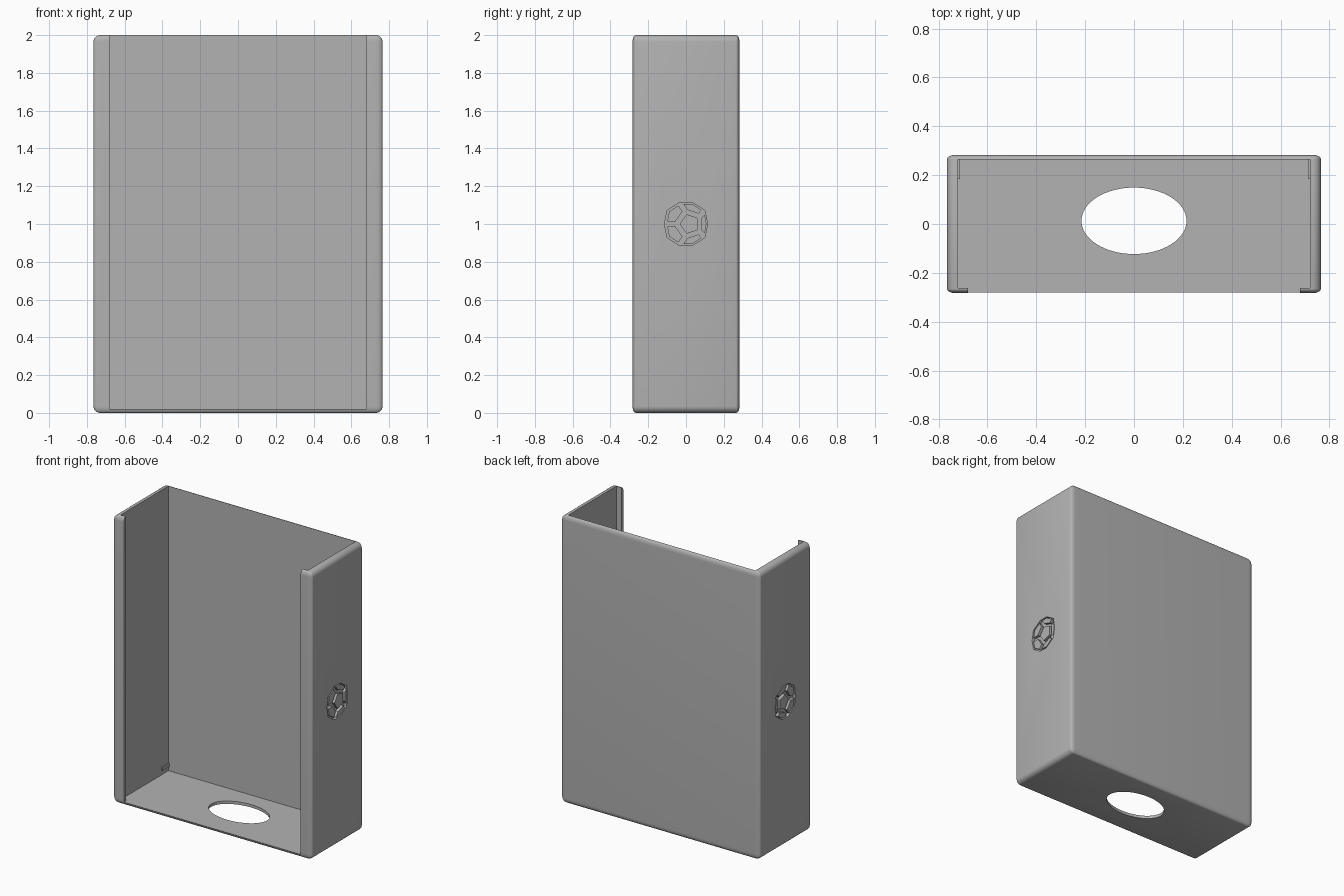
import bpy, bmesh, math
from mathutils import Matrix, Vector
from mathutils.geometry import convex_hull_2d

cube = bpy.data.objects.get("Cube")
if cube:
    bpy.data.objects.remove(cube, do_unlink=True)

grey = bpy.data.materials.new("plain grey")
grey.use_nodes = True
COLOUR = (0.45, 0.45, 0.45, 1)
grey.diffuse_color = COLOUR
grey.node_tree.nodes["Principled BSDF"].inputs["Base Color"].default_value = COLOUR


def make(name, bm):
    bmesh.ops.recalc_face_normals(bm, faces=bm.faces)
    mesh = bpy.data.meshes.new(name)
    bm.to_mesh(mesh)
    bm.free()
    mesh.materials.append(grey)
    obj = bpy.data.objects.new(name, mesh)
    bpy.context.collection.objects.link(obj)
    return obj


def box(name, low, high, bevel=0, squash=1):
    """Box between two corners; squash flattens the rounding along y."""
    low, high = Vector(low), Vector(high)
    size = high - low
    size.y /= squash
    bm = bmesh.new()
    bmesh.ops.create_cube(bm, size=1)
    bmesh.ops.scale(bm, vec=size, verts=bm.verts)
    if bevel:
        bmesh.ops.bevel(bm, geom=bm.edges[:], offset=bevel, segments=6,
                        profile=0.5, affect='EDGES')
    bmesh.ops.scale(bm, vec=(1, squash, 1), verts=bm.verts)
    bmesh.ops.translate(bm, vec=(low + high) / 2, verts=bm.verts)
    return make(name, bm)


def prism(name, points, start, depth):
    """Extrude a 3D outline from its start offset along the depth vector."""
    bm = bmesh.new()
    face = bm.faces.new([bm.verts.new(Vector(p) + Vector(start)) for p in points])
    ext = bmesh.ops.extrude_face_region(bm, geom=[face], use_keep_orig=True)
    top = [g for g in ext["geom"] if isinstance(g, bmesh.types.BMVert)]
    bmesh.ops.translate(bm, vec=depth, verts=top)
    return make(name, bm)


def cut(target, cutter):
    cutter.hide_render = True
    mod = target.modifiers.new("cut", 'BOOLEAN')
    mod.operation = 'DIFFERENCE'
    mod.solver = 'EXACT'
    mod.object = cutter
    bpy.context.view_layer.objects.active = target
    bpy.ops.object.modifier_apply(modifier=mod.name)
    bpy.data.objects.remove(cutter, do_unlink=True)


# Rounded shell, hollowed and opened at the top and front
W, D = 0.765, 0.283
case = box("case", (-W, -D, 0), (W, D, 2), bevel=0.035, squash=0.5)
cut(case, box("cavity", (-0.72, -0.262, 0.02), (0.72, 0.265, 2.5)))
cut(case, box("front_opening", (-0.68, -0.5, 0.02), (0.68, 0, 2.5)))

# Oval hole in the floor
oval = [(0.215 * math.cos(a), 0.013 + 0.136 * math.sin(a), 0)
        for a in (math.tau * i / 64 for i in range(64))]
cut(case, prism("floor_hole", oval, (0, 0, -0.1), (0, 0, 0.2)))

# Pentagon pattern: a tilted dodecahedron flattened onto the side
bm = bmesh.new()
bmesh.ops.create_icosphere(bm, subdivisions=1, radius=1)
bmesh.ops.rotate(bm, verts=bm.verts, cent=(0, 0, 0),
                 matrix=Matrix.Rotation(0.2, 3, 'Y'))
bm.normal_update()
R = 0.123
outline = [(f.normal * R).xy for f in bm.faces]
outline = [outline[i] for i in convex_hull_2d(outline)]
cells = []
for v in bm.verts:
    if v.co.z > 0.1:
        pts = [(f.normal * R).xy for f in v.link_faces]
        mid = sum(pts, Vector((0, 0))) / len(pts)
        pts.sort(key=lambda p: math.atan2(p.y - mid.y, p.x - mid.x))
        cells.append([mid + (p - mid) * 0.72 for p in pts])
bm.free()

for side, label in ((1, "left"), (-1, "right")):
    # Recess with raised pentagons flush with the wall
    flat = lambda pts: [(0, p.x, 1 + p.y) for p in pts]
    cut(case, prism("recess", flat(outline), (side * (W - 0.02), 0, 0),
                    (side * 0.1, 0, 0)))
    for i, cell in enumerate(cells):
        prism(f"{label}_pentagon_{i + 1}", flat(cell), (side * (W - 0.025), 0, 0),
              (side * 0.025, 0, 0))
    # Small ridge inside, low on the wall near the back
    xs = sorted((side * 0.712, side * 0.725))
    box(f"{label}_inner_ridge", (xs[0], 0.185, 0.05), (xs[1], 0.27, 0.075))

# Smooth rounding with crisp edges
bpy.ops.object.select_all(action='DESELECT')
case.select_set(True)
bpy.context.view_layer.objects.active = case
bpy.ops.object.shade_smooth_by_angle(angle=math.radians(30))
